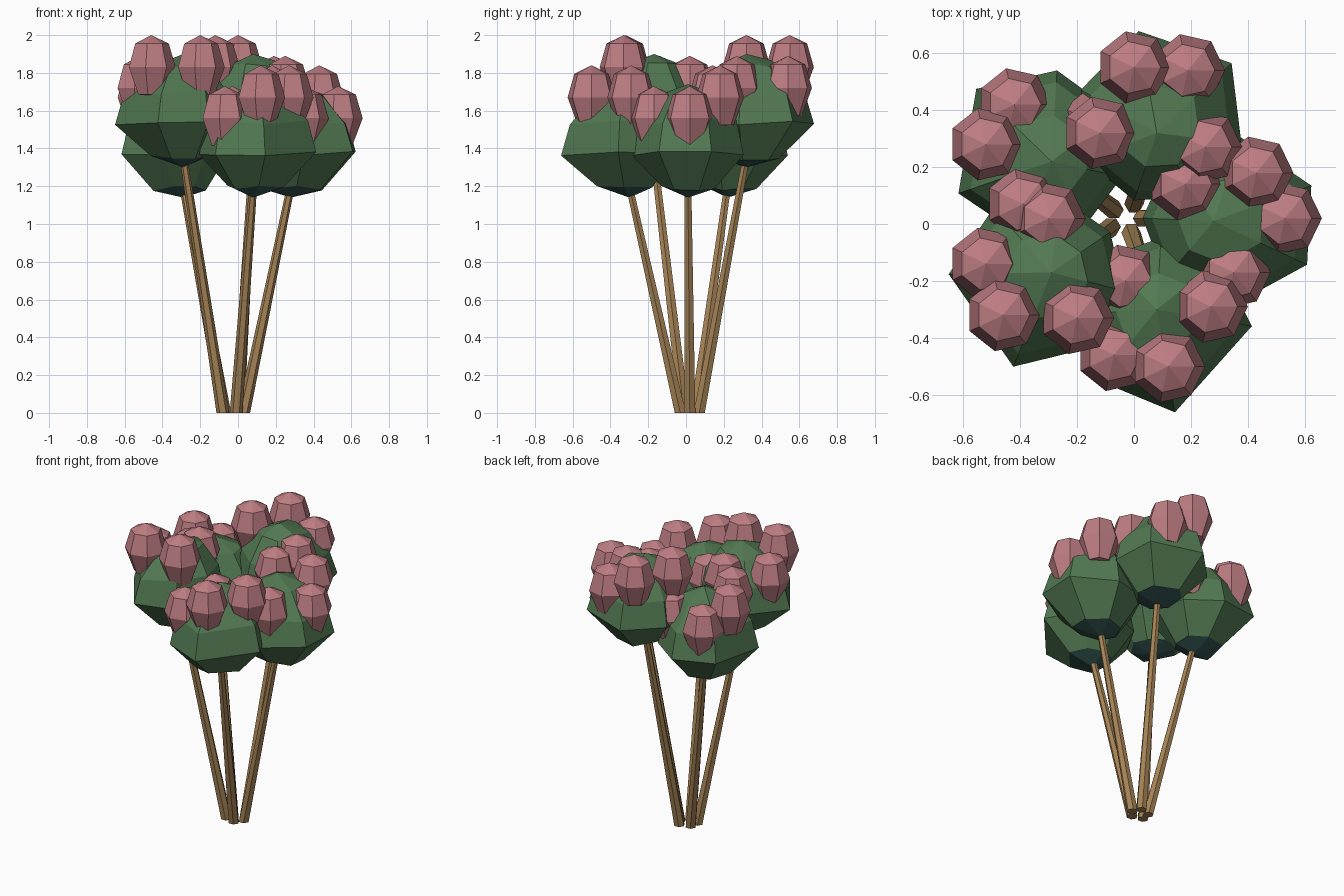
import bpy, bmesh, math, random
from mathutils import Vector

random.seed(4)
cube = bpy.data.objects.get("Cube")
if cube:
    bpy.data.objects.remove(cube)


def material(name, rgb):
    m = bpy.data.materials.new(name)
    m.use_nodes = True
    m.diffuse_color = (*rgb, 1)
    m.node_tree.nodes["Principled BSDF"].inputs["Base Color"].default_value = (*rgb, 1)
    return m


leaf = material("leaf green", (0.085, 0.19, 0.085))
under = material("leaf underside", (0.035, 0.1, 0.09))
petal = material("bud pink", (0.51, 0.205, 0.225))
bark = material("stem brown", (0.38, 0.23, 0.095))


def polar(radius, angle):
    return radius * math.cos(angle), radius * math.sin(angle)


def polygon(sides, radius):
    """Corner offsets of a regular polygon with one corner towards +x."""
    return [polar(radius, math.tau * i / sides) for i in range(sides)]


def clump_outline(centre, first, second):
    """Seven corners, reaching outwards from the bunch, with two that stick out."""
    outward = math.atan2(centre[1], centre[0])
    first, second = math.radians(first), math.radians(second)
    step = (math.tau - (second - first)) / 6
    points = []
    for i, angle in enumerate([first] + [second + step * k for k in range(6)]):
        reach = 0.295 + 0.045 * math.cos(angle - outward)
        points.append(polar(reach * (1.08 if i < 2 else 1), angle))
    return points


def make_object(name, bm, mats):
    mesh = bpy.data.meshes.new(name)
    bm.to_mesh(mesh)
    bm.free()
    for m in mats:
        mesh.materials.append(m)
    ob = bpy.data.objects.new(name, mesh)
    bpy.context.collection.objects.link(ob)
    return ob


def loft(name, outline, profile, loc, mats, jitter=0.0):
    """Faceted solid: the outline scaled along (scale, height) rings, zero scale for a tip."""
    bm = bmesh.new()
    sides = len(outline)
    rings = []
    for s, z in profile:
        if s == 0:
            rings.append([bm.verts.new((0, 0, z))])
        else:
            rings.append([bm.verts.new((x * s, y * s, z + random.uniform(-jitter, jitter)))
                          for x, y in outline])
    for low, high in zip(rings, rings[1:]):
        for i in range(sides):
            j = (i + 1) % sides
            loop = [low[i % len(low)], low[j % len(low)],
                    high[j % len(high)], high[i % len(high)]]
            bm.faces.new(list(dict.fromkeys(loop)))
    bmesh.ops.recalc_face_normals(bm, faces=bm.faces)
    # the flattest downward faces take the second colour
    if len(mats) > 1:
        for f in bm.faces:
            f.material_index = int(f.normal.z < -0.82)
    make_object(name, bm, mats).location = loc


def stem(name, foot, top):
    """Tapered six-sided stem with level ends."""
    bm = bmesh.new()
    low, high = [[bm.verts.new(Vector(p) + Vector((x, y, 0))) for x, y in polygon(6, r)]
                 for p, r in ((foot, 0.034), (top, 0.021))]
    for i in range(6):
        j = (i + 1) % 6
        bm.faces.new((low[i], low[j], high[j], high[i]))
    bm.faces.new(low[::-1])
    bm.faces.new(high)
    make_object(name, bm, [bark])


CLUMP = [(0, 0), (0.48, 0.05), (1, 0.235), (0.87, 0.4), (0.5, 0.54), (0, 0.6)]
BUD = [(0, -0.32), (0.58, -0.315), (1, -0.17), (0.72, -0.045), (0, 0)]
LOW, HIGH = 1.14, 1.3

# Each branch: stem foot, clump centre, base height, corner angles, tall buds, short buds
branches = {
    "right": ((0.03, 0.02), (0.28, 0.01), LOW, (-25, 20),
              [(0.43, 0.18), (0.18, 0.14)], [(0.53, 0.02)]),
    "back": ((0, 0.07), (0.08, 0.32), HIGH, (43, 100),
             [(0, 0.55), (-0.12, 0.32)], [(0.19, 0.54), (0.25, 0.27)]),
    "back_left": ((-0.07, 0.05), (-0.29, 0.22), LOW, (136, 199),
                  [(-0.52, 0.28), (-0.39, 0.07)], [(-0.42, 0.42), (-0.13, 0.35)]),
    "front_left": ((-0.08, -0.01), (-0.29, -0.17), HIGH, (181, 248),
                   [(-0.46, -0.32), (-0.2, -0.33)], [(-0.3, 0.02), (-0.52, -0.14)]),
    "front": ((-0.01, -0.03), (0.08, -0.3), LOW, (-80, -10),
              [(0.12, -0.5), (0.27, -0.29)],
              [(-0.03, -0.2), (-0.07, -0.46), (0.35, -0.17)]),
}

for side, (foot, centre, base, corners, tall, short) in branches.items():
    stem("stem_" + side, (*foot, 0), (*centre, base + 0.06))
    loft("foliage_" + side, clump_outline(centre, *corners), CLUMP, (*centre, base),
         [leaf, under], jitter=0.015)
    for kind, spots, rise in (("tall", tall, 0.7), ("short", short, 0.59)):
        for n, spot in enumerate(spots):
            loft(f"{kind}_bud_{side}_{n + 1}", polygon(7, 0.13), BUD,
                 (*spot, base + rise), [petal])
